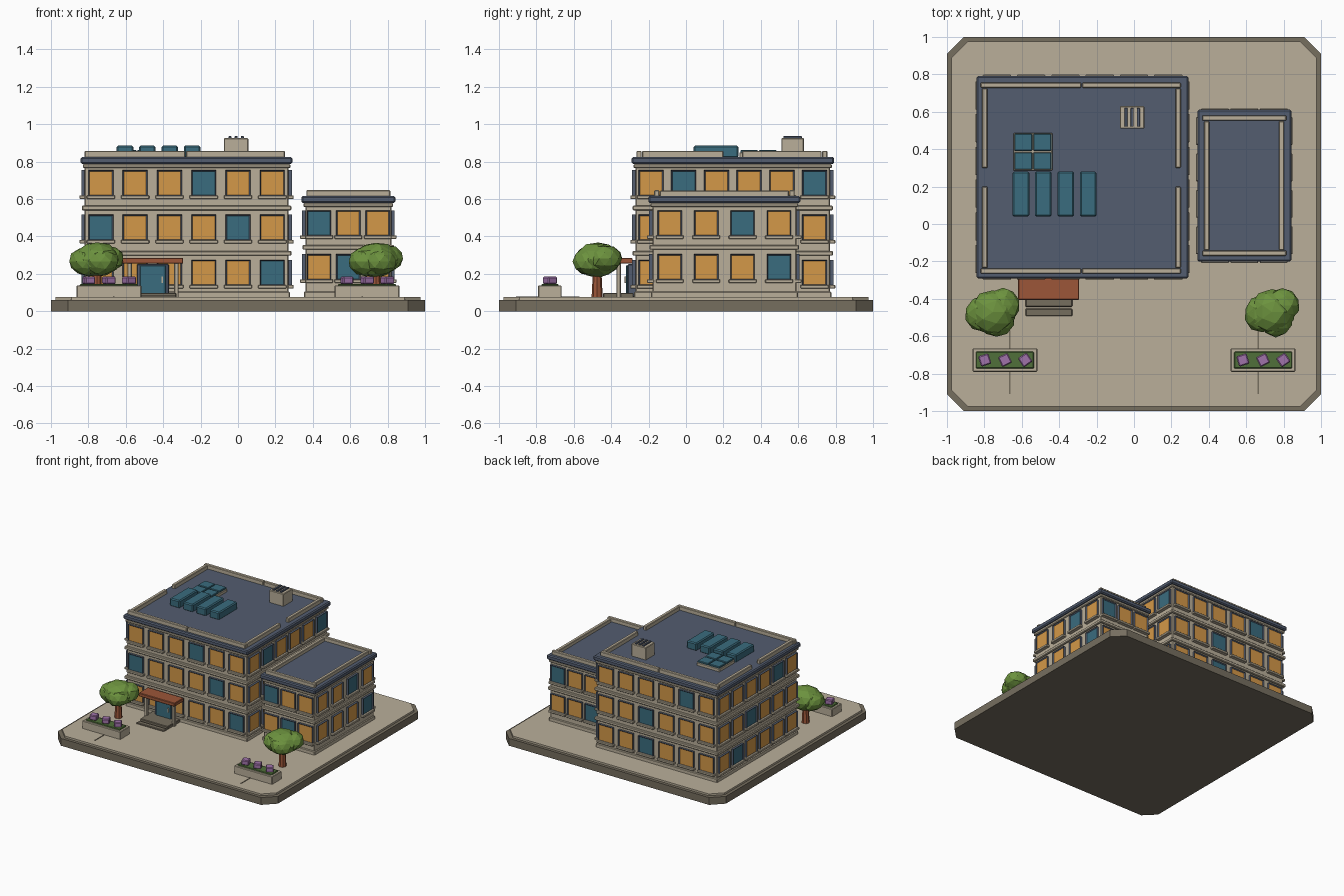
import bpy, bmesh, random
from math import radians
from mathutils import Matrix, Vector

old = bpy.data.objects.get("Cube")
if old:
    bpy.data.objects.remove(old, do_unlink=True)


def material(name, r, g, b):
    lin = [((c / 255 + 0.055) / 1.055) ** 2.4 for c in (r, g, b)] + [1]
    m = bpy.data.materials.new(name)
    m.use_nodes = True
    m.diffuse_color = lin
    bsdf = m.node_tree.nodes["Principled BSDF"]
    bsdf.inputs["Base Color"].default_value = lin
    bsdf.inputs["Roughness"].default_value = 0.8
    return m


STONE = material("warm stone", 186, 175, 154)
DARK = material("dark stone", 118, 110, 95)
SLATE = material("slate blue", 83, 93, 112)
AMBER = material("amber glass", 212, 152, 72)
TEAL = material("teal glass", 58, 108, 126)
CLAY = material("terracotta", 156, 86, 56)
LEAF = material("leaf green", 108, 146, 62)
HEDGE = material("hedge green", 80, 112, 58)
PETAL = material("purple flower", 160, 114, 170)


def finish(name, bm, *mats):
    bmesh.ops.recalc_face_normals(bm, faces=bm.faces)
    me = bpy.data.meshes.new(name)
    bm.to_mesh(me)
    bm.free()
    for m in mats:
        me.materials.append(m)
    ob = bpy.data.objects.new(name, me)
    bpy.context.collection.objects.link(ob)
    return ob


def add_box(bm, x, y, z, matrix=Matrix()):
    """Box from (low, high) pairs, added to a mesh."""
    lo, hi = Vector((x[0], y[0], z[0])), Vector((x[1], y[1], z[1]))
    m = matrix @ Matrix.Translation((lo + hi) / 2) @ Matrix.Diagonal((*(hi - lo), 1))
    return bmesh.ops.create_cube(bm, size=1, matrix=m)["verts"]


def soften(ob, width):
    if width:
        mod = ob.modifiers.new("soft edges", "BEVEL")
        mod.width = width
        mod.segments = 1
    return ob


def box(name, mat, x, y, z, bevel=0.004):
    bm = bmesh.new()
    add_box(bm, x, y, z)
    return soften(finish(name, bm, mat), bevel)


def slab(name, mat, half, cut, z):
    """Square slab with clipped corners."""
    bm = bmesh.new()
    add_box(bm, (-half, half), (-half, half), z)
    edges = [e for e in bm.edges if abs(e.verts[0].co.z - e.verts[1].co.z) > 0.001]
    bmesh.ops.bevel(bm, geom=edges, offset=cut, segments=1, affect="EDGES")
    return finish(name, bm, mat)


def windows(name, centre, width, depth, angle, rows, heights, size):
    """Framed windows and sills on one wall; T marks teal panes."""
    turn = Matrix.Translation((*centre, 0)) @ Matrix.Rotation(radians(angle), 4, "Z")
    out = -depth / 2
    frames, sills = bmesh.new(), bmesh.new()
    for row, z in zip(rows, heights):
        step = (width + 0.01) / len(row)
        for i, pane in enumerate(row):
            u = (i - (len(row) - 1) / 2) * step
            w, h = size / 2 + 0.009, 0.07
            verts = add_box(frames, (u - w, u + w), (out - 0.018, out + 0.01), (z - h, z + h), turn)
            normal = turn.to_3x3() @ Vector((0, -1, 0))
            front = max({f for v in verts for f in v.link_faces},
                        key=lambda f: f.calc_center_median().dot(normal))
            bmesh.ops.inset_region(frames, faces=[front], thickness=0.01)
            bmesh.ops.translate(frames, verts=front.verts, vec=-normal * 0.008)
            front.material_index = 2 if pane == "T" else 1
            w = size / 2 + 0.018
            add_box(sills, (u - w, u + w), (out - 0.028, out + 0.01), (z - 0.083, z - 0.064), turn)
    finish(name + "_windows", frames, SLATE, AMBER, TEAL)
    soften(finish(name + "_sills", sills, STONE), 0.003)


def block(name, x, y, top, bands, heights, size, sides):
    """Storeyed block with bands, flat roof and windows all round."""
    def ring(part, mat, grow, z, bevel=0.005):
        box(name + part, mat, (x[0] - grow, x[1] + grow), (y[0] - grow, y[1] + grow), z, bevel)
    ring("_walls", STONE, 0, (0.07, top - 0.02))
    ring("_plinth", STONE, 0.008, (0.07, 0.105))
    for i, z in enumerate(bands):
        ring(f"_band_{i}", STONE, 0.015, (z - 0.013, z + 0.013))
    ring("_cornice", STONE, 0.01, (top - 0.06, top - 0.038))
    ring("_roof", SLATE, 0.021, (top - 0.038, top), 0.008)
    centre = ((x[0] + x[1]) / 2, (y[0] + y[1]) / 2)
    wide, deep = x[1] - x[0], y[1] - y[0]
    for i, (side, rows) in enumerate(sides.items()):
        w, d = (deep, wide) if i % 2 else (wide, deep)
        windows(f"{name}_{side}", centre, w, d, i * 90, rows.split(), heights, size)


# Ground slab
slab("base_slab", DARK, 1.0, 0.09, (0, 0.06))
slab("paving", STONE, 0.975, 0.085, (0.055, 0.075))

# Main building and wing
block("main", (-0.82, 0.27), (-0.27, 0.77), 0.825, (0.31, 0.552), (0.684, 0.446, 0.205), 0.115,
      {"front": "OOOTOO TOOOTO OOOOOT", "east": "OTOOOT OOOTOO OOTOOO",
       "back": "OOOOTO OOTOOO OOTOOO", "west": "OOOOTO OOTOOO OTOOOO"})
block("wing", (0.36, 0.82), (-0.18, 0.59), 0.617, (0.342,), (0.47, 0.235), 0.112,
      {"front": "TOO OTO", "east": "OOTO OOOT", "back": "TOO OOT", "west": "OOOO OTOO"})

# Main parapet, broken in the middle of each side
for i, (a, b) in enumerate(((-0.82, -0.283), (-0.277, 0.25))):
    for side, y in (("front", -0.265), ("back", 0.728)):
        box(f"main_parapet_{side}_{i}", STONE, (a, b), (y, y + 0.028), (0.82, 0.857))
for i, (a, b) in enumerate(((-0.235, 0.2), (0.3, 0.725))):
    for side, x in (("west", -0.812), ("east", 0.222)):
        box(f"main_parapet_{side}_{i}", STONE, (x, x + 0.028), (a, b), (0.82, 0.857))

# Wing parapet
for side, y in (("front", -0.17), ("back", 0.553)):
    box("wing_parapet_" + side, STONE, (0.365, 0.815), (y, y + 0.028), (0.61, 0.647))
for side, x in (("west", 0.375), ("east", 0.775)):
    box("wing_parapet_" + side, STONE, (x, x + 0.028), (-0.14, 0.55), (0.61, 0.645))

# Roof panels, skylight and vent
for i in range(4):
    x = -0.605 + i * 0.12
    box(f"roof_panel_{i}", TEAL, (x - 0.045, x + 0.045), (0.04, 0.28), (0.82, 0.885), 0.008)
box("skylight_frame", STONE, (-0.645, -0.437), (0.285, 0.487), (0.82, 0.85))
for i in range(4):
    x, y = -0.592 + (i % 2) * 0.102, 0.337 + (i // 2) * 0.1
    box(f"skylight_pane_{i}", TEAL, (x - 0.048, x + 0.048), (y - 0.046, y + 0.046), (0.84, 0.863))
box("roof_vent", STONE, (-0.075, 0.055), (0.51, 0.63), (0.82, 0.926))
for i in range(3):
    x = -0.043 + i * 0.033
    box(f"vent_slat_{i}", SLATE, (x - 0.008, x + 0.008), (0.52, 0.62), (0.92, 0.936), 0.002)

# Entrance
box("entrance_canopy", CLAY, (-0.62, -0.293), (-0.405, -0.285), (0.255, 0.285))
box("door_frame", SLATE, (-0.54, -0.37), (-0.312, -0.265), (0.075, 0.252))
box("door", TEAL, (-0.525, -0.385), (-0.322, -0.305), (0.09, 0.245))
box("door_handle", STONE, (-0.41, -0.402), (-0.33, -0.32), (0.15, 0.185), 0)
for side, x in (("west", -0.58), ("east", -0.33)):
    box("canopy_post_" + side, STONE, (x - 0.012, x + 0.012), (-0.372, -0.348), (0.07, 0.258))
box("upper_step", DARK, (-0.58, -0.33), (-0.443, -0.28), (0.07, 0.098))
box("lower_step", DARK, (-0.58, -0.33), (-0.492, -0.452), (0.07, 0.085))

# Garden on each side
random.seed(4)
for side, sx, tree_x in (("west", -1, -0.755), ("east", 1, 0.737)):
    x = sx * 0.69
    seam = sx * 0.663
    box("paving_seam_" + side, DARK, (seam - 0.004, seam + 0.004), (-0.91, -0.57), (0.07, 0.078), 0)
    box("planter_" + side, STONE, (x - 0.173, x + 0.173), (-0.79, -0.665), (0.07, 0.138))
    box("planter_hedge_" + side, HEDGE, (x - 0.155, x + 0.155), (-0.772, -0.683), (0.12, 0.146))
    for i in range(3):
        flower = box(f"flower_{side}_{i}", PETAL, (-0.029, 0.029), (-0.029, 0.029), (-0.02, 0.02), 0.006)
        flower.location = (x + (i - 1) * 0.108, -0.727, 0.165)
        flower.rotation_euler.z = radians(18 + 8 * i)
    bm = bmesh.new()
    bmesh.ops.create_cone(bm, cap_ends=True, segments=8, radius1=0.03, radius2=0.022, depth=0.16,
                          matrix=Matrix.Translation((tree_x, -0.475, 0.15)))
    finish("trunk_" + side, bm, CLAY)
    # Faceted crown made of overlapping lumps
    bm = bmesh.new()
    for dx, dy, dz, r in ((0, 0, 0, 0.122), (-0.05, -0.01, -0.01, 0.1), (0.055, 0.035, 0.005, 0.095),
                          (0.02, -0.04, -0.01, 0.095)):
        lump = bmesh.ops.create_icosphere(bm, subdivisions=2, radius=r)["verts"]
        for v in lump:
            v.co *= random.uniform(0.94, 1.04)
            v.co.z *= 0.78
            v.co += Vector((tree_x + dx, -0.47 + dy, 0.276 + dz))
    finish("crown_" + side, bm, LEAF)
